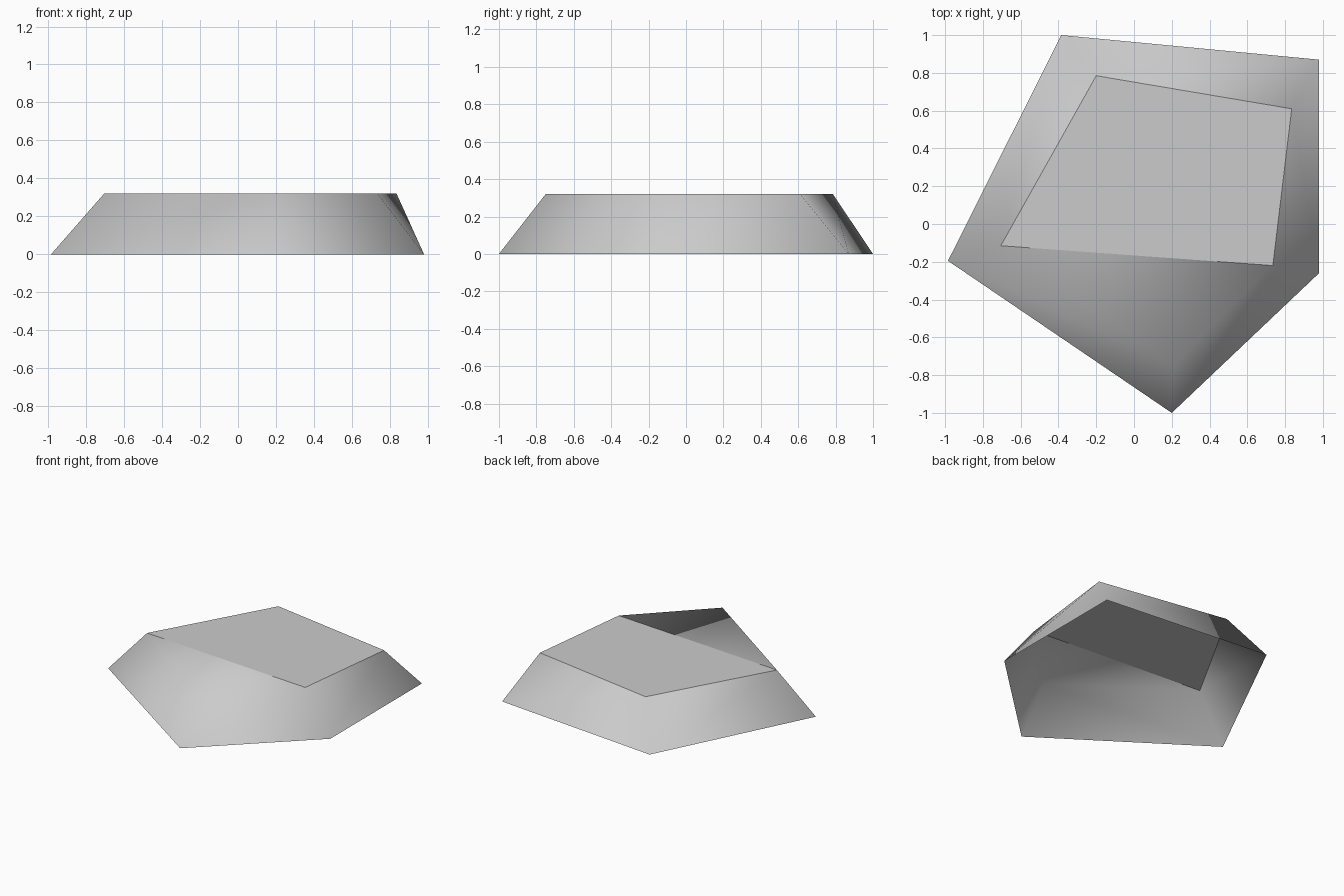
import bpy
import bmesh

cube = bpy.data.objects.get("Cube")
if cube:
    bpy.data.objects.remove(cube, do_unlink=True)

HEIGHT = 0.32

# Outlines, in matching order around the rock
base_outline = [(-0.985, -0.195), (0.2, -1), (0.98, -0.26), (0.98, 0.87), (-0.385, 1)]
top_outline = [(-0.705, -0.115), (0.21, -0.75), (0.735, -0.22), (0.835, 0.61), (-0.2, 0.785)]

# Grey stone
stone = bpy.data.materials.new("stone_grey")
stone.use_nodes = True
colour = (0.6, 0.6, 0.6, 1)
stone.diffuse_color = colour
stone.node_tree.nodes["Principled BSDF"].inputs["Base Color"].default_value = colour

bm = bmesh.new()
base = [bm.verts.new((x, y, 0)) for x, y in base_outline]
top = [bm.verts.new((x, y, HEIGHT)) for x, y in top_outline]

# Sloping walls, open underneath
count = len(base)
for i in range(count):
    j = (i + 1) % count
    bm.faces.new((base[i], base[j], top[j], top[i]))

# Front corner of the top, shaded together with the walls
bm.faces.new(top[:3])
for face in bm.faces:
    face.smooth = True

# Flat top plate with crisp edges
plate = bm.faces.new((top[0], top[2], top[3], top[4]))
for edge in plate.edges:
    edge.smooth = False

mesh = bpy.data.meshes.new("flat_rock")
bm.to_mesh(mesh)
bm.free()
mesh.materials.append(stone)
rock = bpy.data.objects.new("flat_rock", mesh)
bpy.context.collection.objects.link(rock)
